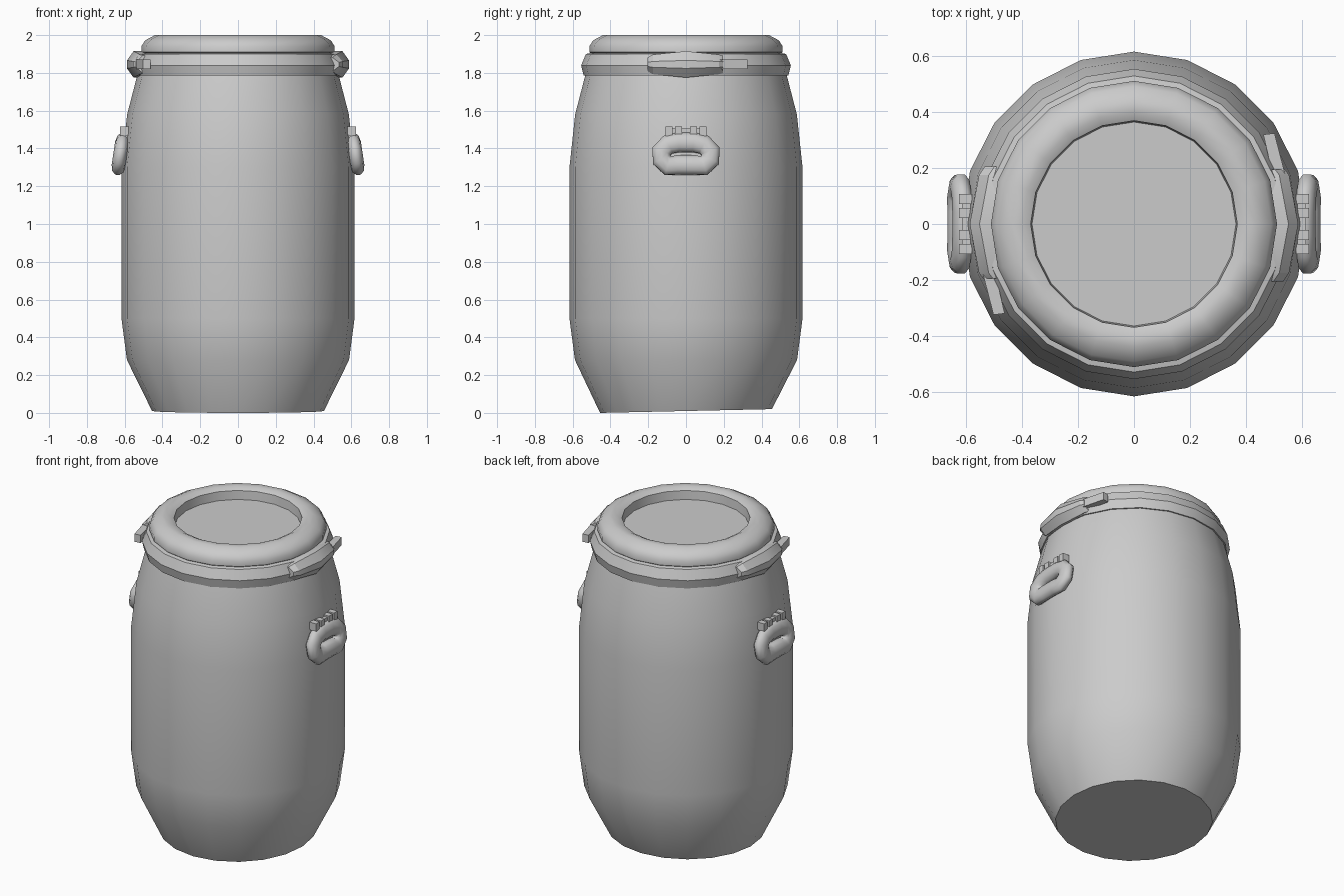
import bpy, bmesh, math
from mathutils import Vector

if "Cube" in bpy.data.objects:
    bpy.data.objects.remove(bpy.data.objects["Cube"])

SIDES = 20


def finish(name, bm, angle=32):
    bmesh.ops.recalc_face_normals(bm, faces=bm.faces)
    me = bpy.data.meshes.new(name)
    bm.to_mesh(me)
    bm.free()
    ob = bpy.data.objects.new(name, me)
    bpy.context.collection.objects.link(ob)
    bpy.ops.object.select_all(action='DESELECT')
    ob.select_set(True)
    bpy.context.view_layer.objects.active = ob
    bpy.ops.object.shade_smooth_by_angle(angle=math.radians(angle))
    return ob


def loft(bm, rings, closed=False):
    """Skin a list of point rings; cap the ends unless the loft is closed."""
    vs = [[bm.verts.new(p) for p in r] for r in rings]
    n = len(vs[0])
    for i in range(len(vs) if closed else len(vs) - 1):
        a, b = vs[i], vs[(i + 1) % len(vs)]
        for j in range(n):
            k = (j + 1) % n
            bm.faces.new((a[j], a[k], b[k], b[j]))
    if not closed:
        bm.faces.new(vs[0])
        bm.faces.new(vs[-1])


def lathe(name, profile, closed=False, tilt_bottom=False):
    bm = bmesh.new()
    rings = []
    for i, (r, z) in enumerate(profile):
        ring = []
        for j in range(SIDES):
            t = 2 * math.pi * j / SIDES
            y = r * math.sin(t)
            dz = 0.022 * y if tilt_bottom and i == 0 else 0
            ring.append((r * math.cos(t), y, z + dz))
        rings.append(ring)
    loft(bm, rings, closed)
    return finish(name, bm)


def opposite(ob, name):
    """Same part, turned half way round the barrel."""
    dup = bpy.data.objects.new(name, ob.data)
    dup.rotation_euler = (0, 0, math.pi)
    bpy.context.collection.objects.link(dup)


# Barrel body
lathe("barrel_body", [(0.455, 0.01), (0.588, 0.28), (0.617, 0.50), (0.617, 1.30),
                      (0.587, 1.58), (0.53, 1.80)], tilt_bottom=True)

# Clamping band
lathe("clamp_band", [(0.48, 1.785), (0.542, 1.785), (0.555, 1.84), (0.53, 1.90),
                     (0.48, 1.91)], closed=True)

# Lid with rounded rim and sunken centre
lathe("lid", [(0.49, 1.89), (0.512, 1.91), (0.512, 1.94), (0.492, 1.972), (0.44, 2.0),
              (0.40, 2.0), (0.37, 1.985), (0.365, 1.93)])

# Clasp: tapered wedge along the band
bm = bmesh.new()
loft(bm, [[(0.49, y, 1.845 - h), (x - 0.035, y, 1.845 - h), (x, y, 1.845 - h * 0.3),
           (x, y, 1.845 + h * 0.3), (x - 0.035, y, 1.845 + h), (0.49, y, 1.845 + h)]
          for y, x, h in [(-0.205, 0.535, 0.036), (-0.175, 0.555, 0.052), (0, 0.588, 0.07),
                          (0.175, 0.555, 0.052), (0.195, 0.54, 0.046)]])
opposite(finish("clasp_right", bm, 25), "clasp_left")

# Clasp lever
bm = bmesh.new()
loft(bm, [[(x, y, z) for x, y in [(0.50, 0.16), (0.543, 0.17), (0.503, 0.325), (0.463, 0.32)]]
          for z in (1.82, 1.87)])
opposite(finish("lever_right", bm), "lever_left")

# Hanging handle: fat kidney-shaped ring
half = [(0.045, 1.313), (0.095, 1.308), (0.128, 1.34), (0.13, 1.385), (0.095, 1.42), (0.04, 1.432)]
path = half + [(-y, z) for y, z in reversed(half)]
pts = [Vector((0.632 - (z - 1.31) * 0.15, y, z)) for y, z in path]
bm = bmesh.new()
rings = []
for i, p in enumerate(pts):
    t = (pts[(i + 1) % len(pts)] - pts[i - 1]).normalized()
    out = Vector((1, 0, 0.15)).normalized()
    side = t.cross(out).normalized()
    rings.append([p + out * 0.037 * math.cos(a) + side * 0.054 * math.sin(a)
                  for a in (2 * math.pi * k / 10 for k in range(10))])
loft(bm, rings, closed=True)
opposite(finish("handle_right", bm, 60), "handle_left")


# Hinge: pin with mounting tabs
def box(bm, x0, x1, y0, y1, z0, z1):
    loft(bm, [[(x0, y0, z), (x1, y0, z), (x1, y1, z), (x0, y1, z)] for z in (z0, z1)])


bm = bmesh.new()
box(bm, 0.585, 0.615, -0.10, 0.10, 1.45, 1.505)
for y in (-0.09, -0.04, 0.04, 0.09):
    box(bm, 0.58, 0.626, y - 0.018, y + 0.018, 1.465, 1.515)
opposite(finish("hinge_right", bm), "hinge_left")
